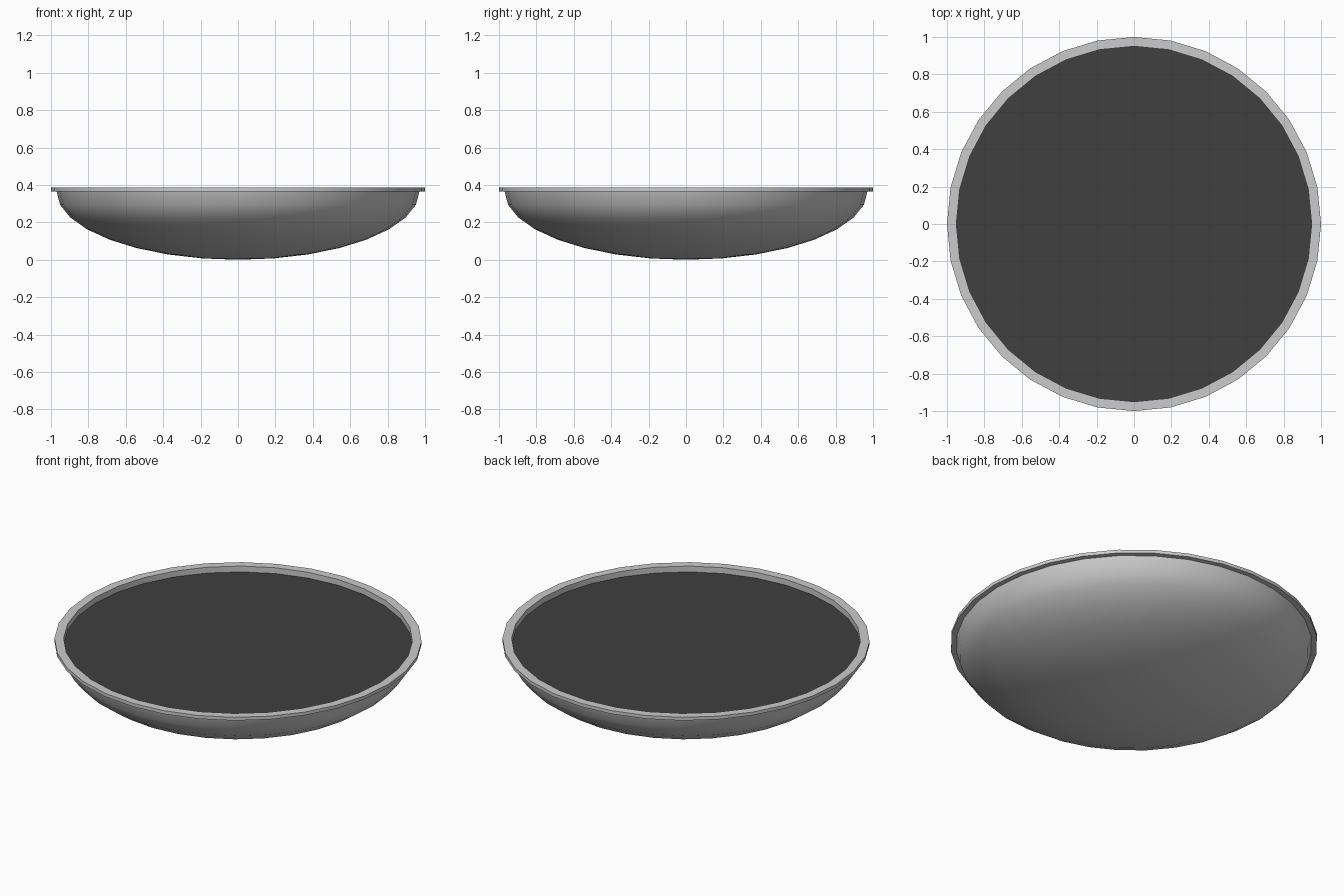
import bpy, bmesh, math

if "Cube" in bpy.data.objects:
    bpy.data.objects.remove(bpy.data.objects["Cube"])

SIDES = 32


def lathe(name, profile, closed=False):
    """Revolve (radius, z) points round the z axis; radius 0 becomes a pole."""
    bm = bmesh.new()
    rings = []
    for r, z in profile:
        if r == 0:
            rings.append([bm.verts.new((0, 0, z))] * SIDES)
        else:
            rings.append([bm.verts.new((r * math.cos(a), r * math.sin(a), z))
                          for a in (2 * math.pi * i / SIDES for i in range(SIDES))])
    pairs = list(zip(rings, rings[1:]))
    if closed:
        pairs.append((rings[-1], rings[0]))
    for a, b in pairs:
        for i in range(SIDES):
            j = (i + 1) % SIDES
            quad = list(dict.fromkeys((a[i], a[j], b[j], b[i])))
            bm.faces.new(quad)
    mesh = bpy.data.meshes.new(name)
    bm.to_mesh(mesh)
    bm.free()
    obj = bpy.data.objects.new(name, mesh)
    bpy.context.collection.objects.link(obj)
    bpy.ops.object.select_all(action='DESELECT')
    obj.select_set(True)
    bpy.context.view_layer.objects.active = obj
    bpy.ops.object.shade_smooth_by_angle(angle=math.radians(35))
    return obj


# Bowl: lower half of a flattened sphere
R, H = 0.97, 0.365
lathe("bowl_shell", [(R * math.sin(t), H - H * math.cos(t))
                     for t in (math.pi / 16 * k for k in range(9))])

# Rim: flat band around the top with an inner lip going down to the fill
lathe("rim", [(1.0, 0.365), (1.0, 0.385), (0.95, 0.385), (0.95, 0.35),
              (0.96, 0.35), (0.96, 0.365)], closed=True)

# Dark flat fill just below the rim
fill = lathe("fill_surface", [(0.95, 0.35), (0, 0.35)])
mat = bpy.data.materials.new("dark_grey")
mat.diffuse_color = (0.05, 0.05, 0.05, 1)
mat.use_nodes = True
mat.node_tree.nodes["Principled BSDF"].inputs["Base Color"].default_value = mat.diffuse_color
fill.data.materials.append(mat)
